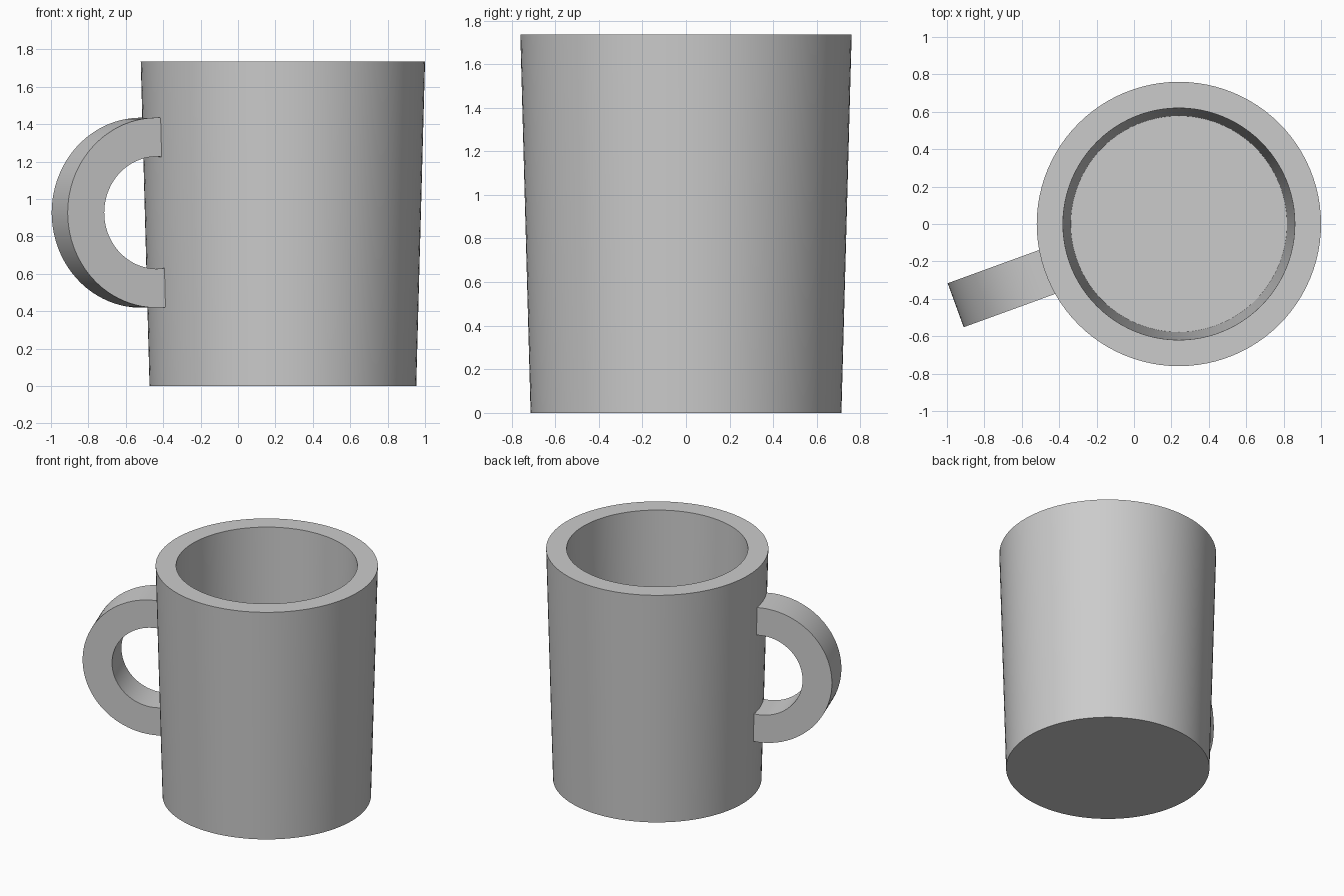
import bpy
import bmesh
from math import cos, sin, radians, pi, acos
from mathutils import Matrix, Vector

cube = bpy.data.objects.get("Cube")
if cube:
    bpy.data.objects.remove(cube, do_unlink=True)

AXIS_X = 0.24        # mug axis
SEGMENTS = 96

# Material
grey = bpy.data.materials.new("plain_grey")
grey.use_nodes = True
colour = (0.6, 0.6, 0.6, 1)
grey.diffuse_color = colour
grey.node_tree.nodes["Principled BSDF"].inputs["Base Color"].default_value = colour


def make_object(name, bm):
    bmesh.ops.recalc_face_normals(bm, faces=bm.faces)
    mesh = bpy.data.meshes.new(name)
    bm.to_mesh(mesh)
    bm.free()
    mesh.materials.append(grey)
    obj = bpy.data.objects.new(name, mesh)
    bpy.context.collection.objects.link(obj)
    bpy.ops.object.select_all(action="DESELECT")
    obj.select_set(True)
    bpy.context.view_layer.objects.active = obj
    bpy.ops.object.shade_smooth_by_angle(angle=radians(30))
    return obj


def bridge(bm, a, b):
    for i in range(len(a)):
        j = (i + 1) % len(a)
        bm.faces.new((a[i], a[j], b[j], b[i]))


# Mug body: tapered wall, flat rim and recessed floor
bm = bmesh.new()
profile = [(0.713, 0), (0.76, 1.735), (0.62, 1.735), (0.578, 0.16)]
rings = [[bm.verts.new((r * cos(2 * pi * i / SEGMENTS), r * sin(2 * pi * i / SEGMENTS), z))
          for i in range(SEGMENTS)] for r, z in profile]
for a, b in zip(rings, rings[1:]):
    bridge(bm, a, b)
bm.faces.new(rings[0])
bm.faces.new(rings[-1])
body = make_object("mug_body", bm)
body.location.x = AXIS_X

# Handle: rectangular section swept along an arc, ends set into the wall
bm = bmesh.new()
OUTER, INNER, HALF_WIDTH = 0.508, 0.3, 0.125
CENTRE, SUNK, STEPS = 0.762, 0.705, 48


def arc_point(radius, t, side):
    sweep = acos((SUNK - CENTRE) / radius)
    angle = -sweep + 2 * sweep * t
    return Vector((CENTRE + radius * cos(angle), side, 0.927 + radius * sin(angle)))


corners = [(OUTER, -HALF_WIDTH), (OUTER, HALF_WIDTH), (INNER, HALF_WIDTH), (INNER, -HALF_WIDTH)]
sections = [[bm.verts.new(arc_point(r, k / STEPS, s)) for r, s in corners]
            for k in range(STEPS + 1)]
for a, b in zip(sections, sections[1:]):
    bridge(bm, a, b)
bm.faces.new(sections[0])
bm.faces.new(sections[-1])
bm.transform(Matrix.Rotation(radians(200), 4, "Z"))
handle = make_object("handle", bm)
handle.location.x = AXIS_X
